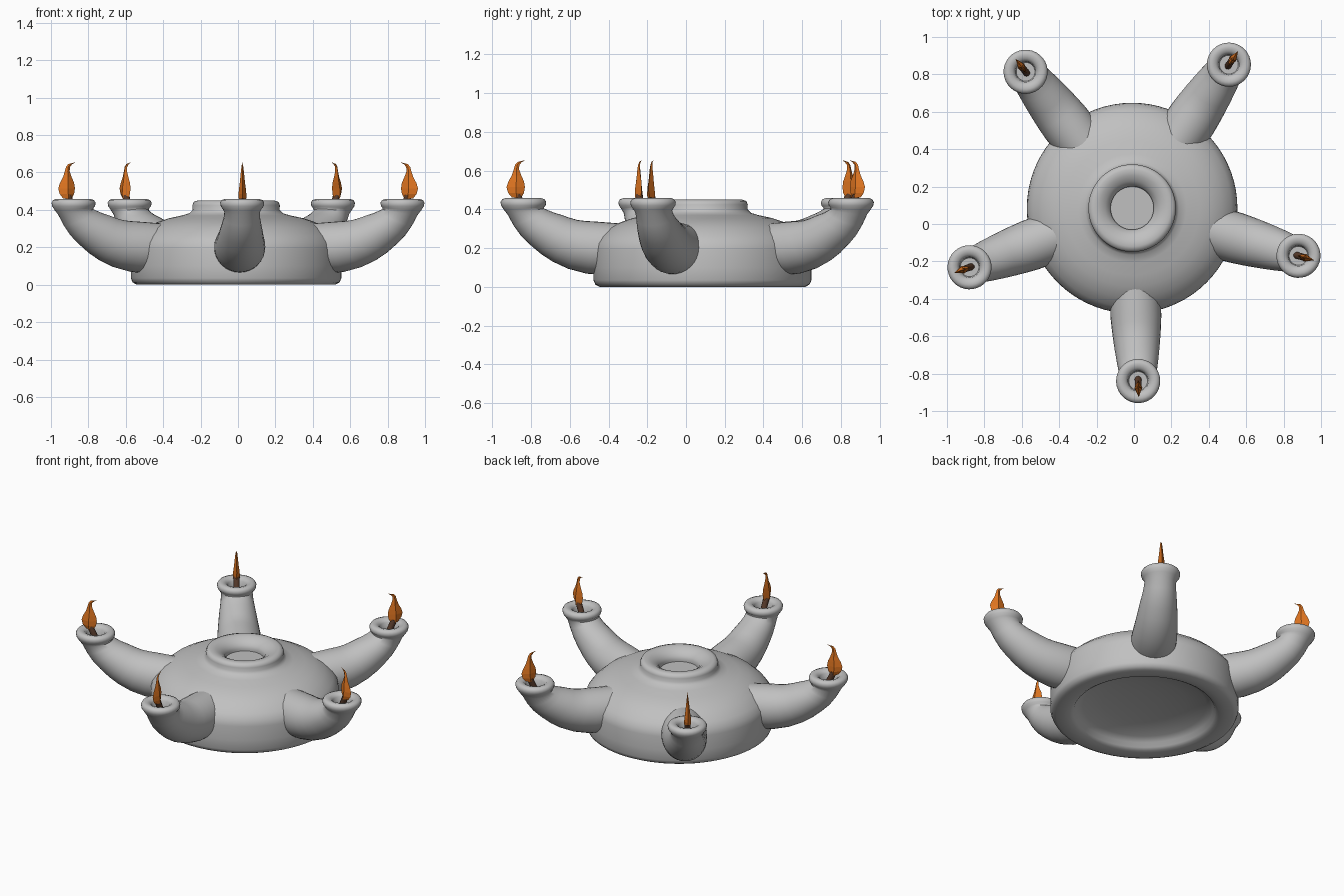
import bpy, bmesh, math
from mathutils import Vector

cube = bpy.data.objects.get("Cube")
if cube:
    bpy.data.objects.remove(cube, do_unlink=True)

CENTRE = Vector((-0.01, 0.085, 0))
FIRST_ANGLE = -88


def make_material(name, colour):
    mat = bpy.data.materials.new(name)
    mat.use_nodes = True
    mat.diffuse_color = (*colour, 1)
    bsdf = mat.node_tree.nodes["Principled BSDF"]
    bsdf.inputs["Base Color"].default_value = (*colour, 1)
    bsdf.inputs["Roughness"].default_value = 0.7
    return mat


clay = make_material("grey clay", (0.53, 0.53, 0.53))
orange = make_material("flame orange", (0.75, 0.18, 0.015))
brown = make_material("wick brown", (0.10, 0.045, 0.025))


def loft(name, rings, mat, angle=0, smooth=None):
    """Skin a list of point rings, cap both ends, turn about the centre."""
    bm = bmesh.new()
    loops = [[bm.verts.new(p) for p in ring] for ring in rings]
    n = len(loops[0])
    for a, b in zip(loops, loops[1:]):
        for i in range(n):
            j = (i + 1) % n
            bm.faces.new((a[i], a[j], b[j], b[i]))
    bm.faces.new(loops[0][::-1])
    bm.faces.new(loops[-1])
    bmesh.ops.recalc_face_normals(bm, faces=bm.faces)
    mesh = bpy.data.meshes.new(name)
    bm.to_mesh(mesh)
    bm.free()
    mesh.materials.append(mat)
    obj = bpy.data.objects.new(name, mesh)
    bpy.context.collection.objects.link(obj)
    obj.location = CENTRE
    obj.rotation_euler.z = math.radians(angle)
    if smooth:
        bpy.ops.object.select_all(action='DESELECT')
        bpy.context.view_layer.objects.active = obj
        obj.select_set(True)
        bpy.ops.object.shade_smooth_by_angle(angle=math.radians(smooth))
    return obj


def circle(x, z, r, tilt=90, n=32):
    """Ring in the x-z arm plane whose axis rises by tilt degrees."""
    t = math.radians(tilt)
    up = Vector((-math.sin(t), 0, math.cos(t)))
    side = Vector((0, 1, 0))
    c = Vector((x, 0, z))
    return [c + r * (math.cos(a) * up + math.sin(a) * side)
            for a in (math.tau * i / n for i in range(n))]


# Bowl: underside dish, foot ring, dome, collar and filling well (radius, z)
bowl_profile = [
    (0.10, 0.10), (0.25, 0.085), (0.37, 0.06), (0.41, 0.04), (0.425, 0.015),
    (0.445, 0.003), (0.48, 0), (0.53, 0), (0.553, 0.012), (0.563, 0.035),
    (0.563, 0.10), (0.562, 0.19), (0.555, 0.225), (0.53, 0.26),
    (0.48, 0.305), (0.42, 0.335), (0.36, 0.355), (0.29, 0.37), (0.25, 0.382),
    (0.232, 0.40), (0.234, 0.425), (0.226, 0.443), (0.205, 0.45),
    (0.175, 0.446), (0.145, 0.43), (0.122, 0.41), (0.115, 0.39), (0.115, 0.375),
]
loft("bowl", [circle(0, z, r, n=72) for r, z in bowl_profile], clay, smooth=50)

# Arm stations: distance from centre, z, radius, tilt
arm_stations = [
    (0.42, 0.195, 0.132, 0), (0.50, 0.197, 0.136, 0), (0.58, 0.203, 0.136, 8),
    (0.65, 0.217, 0.131, 20), (0.71, 0.238, 0.125, 31), (0.76, 0.263, 0.119, 38),
    (0.81, 0.295, 0.112, 47), (0.85, 0.322, 0.105, 55), (0.885, 0.355, 0.098, 66),
    (0.912, 0.388, 0.095, 80), (0.922, 0.405, 0.104, 86), (0.925, 0.420, 0.115, 90),
    (0.925, 0.438, 0.118, 90), (0.925, 0.452, 0.110, 90), (0.925, 0.458, 0.093, 90),
    (0.925, 0.452, 0.070, 90), (0.925, 0.437, 0.055, 90), (0.925, 0.39, 0.050, 90),
]

# Flame stations: z, inner edge, outer edge, half thickness
flame_stations = [
    (0.462, 0.935, 0.985, 0.021), (0.485, 0.922, 1.004, 0.021),
    (0.515, 0.917, 1.012, 0.018), (0.545, 0.922, 1.002, 0.014),
    (0.575, 0.936, 0.985, 0.011), (0.605, 0.947, 0.975, 0.008),
    (0.630, 0.946, 0.968, 0.005), (0.645, 0.932, 0.955, 0.002),
    (0.652, 0.918, 0.925, 0.001),
]
flame_rings = []
for z, a, b, t in flame_stations:
    m = (a + b) / 2
    flame_rings.append([(a, 0, z), (m, -t, z), (b, 0, z), (m, t, z)])

# Five spouts around the bowl, each with a wick and a flame
for k in range(5):
    turn = FIRST_ANGLE + 72 * k
    loft(f"spout_{k + 1}", [circle(*s) for s in arm_stations], clay, turn, 50)
    wick = [circle(x, z, 0.019, 65, 10) for x, z in ((0.91, 0.37), (0.958, 0.475))]
    loft(f"wick_{k + 1}", wick, brown, turn, 40)
    loft(f"flame_{k + 1}", flame_rings, orange, turn)
